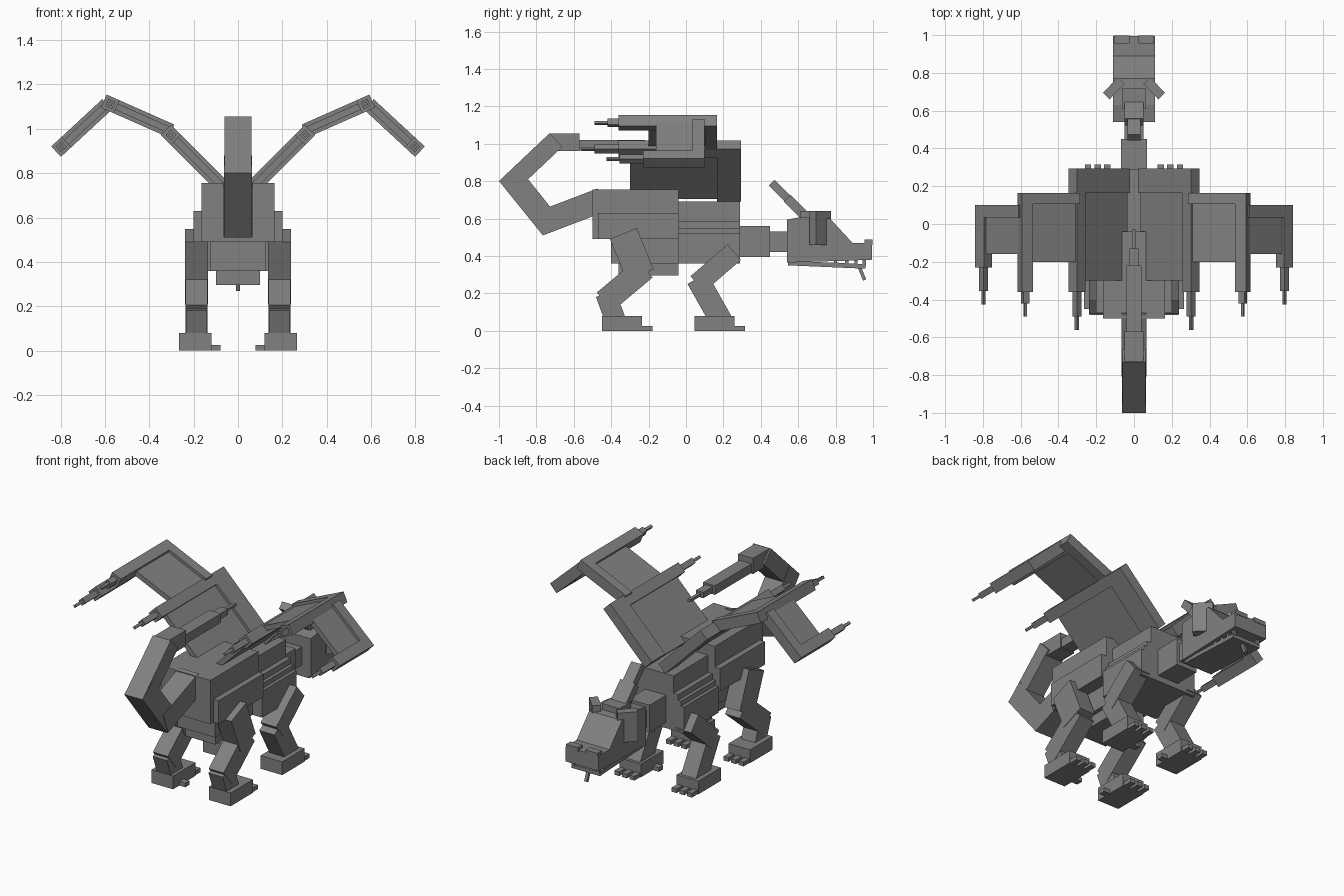
import bpy, bmesh, math
from mathutils import Vector, Matrix

if "Cube" in bpy.data.objects:
    bpy.data.objects.remove(bpy.data.objects["Cube"])

# One stone grey for the whole creature
stone = bpy.data.materials.new("stone_grey")
stone.use_nodes = True
GREY = (0.22, 0.22, 0.22, 1)
stone.diffuse_color = GREY
stone.node_tree.nodes["Principled BSDF"].inputs["Base Color"].default_value = GREY


def finish(name, bm):
    bmesh.ops.recalc_face_normals(bm, faces=bm.faces)
    mesh = bpy.data.meshes.new(name)
    bm.to_mesh(mesh)
    bm.free()
    mesh.materials.append(stone)
    ob = bpy.data.objects.new(name, mesh)
    bpy.context.collection.objects.link(ob)
    return ob


def cuboid(name, matrix):
    bm = bmesh.new()
    bmesh.ops.create_cube(bm, size=1, matrix=matrix)
    return finish(name, bm)


def box(name, x, y, z):
    """Axis-aligned block from (min, max) ranges."""
    c = [(a + b) / 2 for a, b in (x, y, z)]
    s = [b - a for a, b in (x, y, z)]
    return cuboid(name, Matrix.Translation(c) @ Matrix.Diagonal((*s, 1)))


def beam(name, p, q, side, width, thick):
    """Block running from p to q; width is measured along the side axis."""
    p, q, side = Vector(p), Vector(q), Vector(side)
    d = (q - p).normalized()
    rot = Matrix((d, side, d.cross(side))).transposed().to_4x4()
    size = Matrix.Diagonal(((q - p).length, width, thick, 1))
    return cuboid(name, Matrix.Translation((p + q) / 2) @ rot @ size)


def prism(name, half, outline):
    """Side outline in (y, z) extruded across x."""
    bm = bmesh.new()
    rings = [[bm.verts.new((x, y, z)) for y, z in outline] for x in (-half, half)]
    for r in rings:
        bm.faces.new(r)
    n = len(outline)
    for i in range(n):
        j = (i + 1) % n
        bm.faces.new((rings[0][i], rings[0][j], rings[1][j], rings[1][i]))
    return finish(name, bm)


def sym(h):
    return (-h, h)


def span(s, a, b):
    return tuple(sorted((s * a, s * b)))


X, Y = (1, 0, 0), (0, 1, 0)

# Torso: stepped chest and heavier rear
box("chest_low", sym(0.19), (-0.04, 0.29), (0.36, 0.52))
box("chest_step_low", sym(0.17), (-0.04, 0.29), (0.52, 0.55))
box("chest_step_high", sym(0.15), (-0.04, 0.29), (0.55, 0.585))
box("chest_top", sym(0.12), (-0.04, 0.29), (0.585, 0.69))
box("rump_top", sym(0.165), (-0.50, -0.04), (0.49, 0.755))
box("rump_side", sym(0.2), (-0.47, -0.04), (0.49, 0.63))
box("belly_rear", sym(0.125), (-0.40, -0.04), (0.36, 0.49))
box("belly_keel", sym(0.1), (-0.36, -0.04), (0.295, 0.36))

# Tail curling up and forward, ending in a spike
beam("tail_base", (0, -0.45, 0.70), (0, -0.785, 0.572), X, 0.13, 0.13)
beam("tail_rise", (0, -0.716, 0.55), (0, -0.95, 0.84), X, 0.125, 0.127)
beam("tail_bend", (0, -0.965, 0.765), (0, -0.695, 1.02), X, 0.12, 0.10)
box("tail_crook", sym(0.05), (-0.73, -0.57), (0.96, 1.055))
box("tail_end", sym(0.04), (-0.57, -0.22), (0.965, 1.02))
box("tail_tip", sym(0.025), (-0.24, -0.13), (0.975, 1.01))
box("tail_spike", sym(0.01), (-0.13, -0.03), (0.985, 1.0))

# Neck and head
box("neck_base", sym(0.07), (0.29, 0.45), (0.395, 0.56))
box("neck", sym(0.05), (0.45, 0.545), (0.42, 0.53))
prism("skull", 0.11, [(0.54, 0.365), (0.54, 0.595), (0.63, 0.61), (0.77, 0.6),
                      (0.89, 0.47), (0.995, 0.47), (0.995, 0.38), (0.86, 0.375)])
box("crown", sym(0.06), (0.61, 0.72), (0.59, 0.64))
beam("crest", (0, 0.65, 0.60), (0, 0.54, 0.71), X, 0.10, 0.05)
beam("crest_tip", (0, 0.54, 0.71), (0, 0.458, 0.792), X, 0.07, 0.045)
prism("lower_jaw", 0.095, [(0.545, 0.35), (0.545, 0.37), (0.8, 0.365),
                           (0.96, 0.355), (0.96, 0.332)])
beam("chin_spike", (0, 0.925, 0.345), (0, 0.955, 0.272), X, 0.018, 0.018)
for s, tag in ((1, "left"), (-1, "right")):
    box(f"nostril_{tag}", span(s, 0.025, 0.105), (0.955, 0.998), (0.46, 0.487))
    beam(f"horn_{tag}", (s * 0.067, 0.759, 0.55), (s * 0.147, 0.677, 0.55),
         (0, 0, 1), 0.18, 0.05)
    for i, y in enumerate((0.79, 0.85, 0.9, 0.945)):
        box(f"tooth_{tag}_{i}", span(s, 0.075, 0.092), (y, y + 0.018), (0.35, 0.385))


def foot(name, s, heel):
    box(name, span(s, 0.12, 0.265), (heel, heel + 0.215), (0, 0.08))
    for i in range(3):
        x = 0.125 + i * 0.051
        box(f"{name}_toe_{i}", span(s, x, x + 0.033),
            (heel + 0.21, heel + 0.27), (0, 0.025))
    box(f"{name}_thumb", span(s, 0.08, 0.14), (heel + 0.06, heel + 0.1), (0, 0.025))


# Legs
for s, tag in ((1, "left"), (-1, "right")):
    lx = s * 0.187
    beam(f"front_thigh_{tag}", (lx, 0.258, 0.42), (lx, 0.06, 0.25), X, 0.105, 0.11)
    beam(f"front_shin_{tag}", (lx, 0.06, 0.28), (lx, 0.19, 0.05), X, 0.1, 0.12)
    foot(f"front_foot_{tag}", s, 0.045)
    beam(f"hind_thigh_{tag}", (lx, -0.335, 0.52), (lx, -0.245, 0.30), X, 0.105, 0.155)
    beam(f"hind_shank_{tag}", (lx, -0.22, 0.335), (lx, -0.435, 0.155), X, 0.1, 0.13)
    beam(f"hind_ankle_{tag}", (lx, -0.43, 0.20), (lx, -0.375, 0.05), X, 0.095, 0.11)
    foot(f"hind_foot_{tag}", s, -0.45)

# Wings: each section has root, end, leading edge y, leading bar depth,
# panel rear y, end bar rear y, claw rear y and claw tip y
sections = {
    "inner": ((0.045, 0.715), (0.325, 0.995), 0.295, 0.13, -0.30, -0.36, -0.49, -0.56),
    "middle": ((0.30, 0.99), (0.605, 1.125), 0.165, 0.06, -0.20, -0.36, -0.42, -0.49),
    "outer": ((0.59, 1.11), (0.82, 0.897), 0.10, 0.065, -0.16, -0.23, -0.355, -0.425),
}
BAR = 0.064
for s, tag in ((1, "left"), (-1, "right")):
    for part, (a, b, front, depth, back, bar, claw, tip) in sections.items():
        def strut(piece, p, q, y0, y1, thick):
            yc = (y0 + y1) / 2
            beam(f"{part}_wing_{piece}_{tag}", (s * p[0], yc, p[1]),
                 (s * q[0], yc, q[1]), Y, abs(y1 - y0), thick)
        p, q = Vector(a), Vector(b)
        d = (q - p).normalized()
        mid = q - d * BAR / 2
        strut("leading_bar", p, q, front, front - depth, BAR)
        strut("panel", p, q, front - depth, back, 0.03)
        strut("end_bar", q - d * BAR, q, front, bar, BAR)
        strut("claw", mid - d * 0.017, mid + d * 0.017, bar, claw, 0.034)
        strut("claw_tip", mid - d * 0.008, mid + d * 0.008, claw, tip, 0.016)
